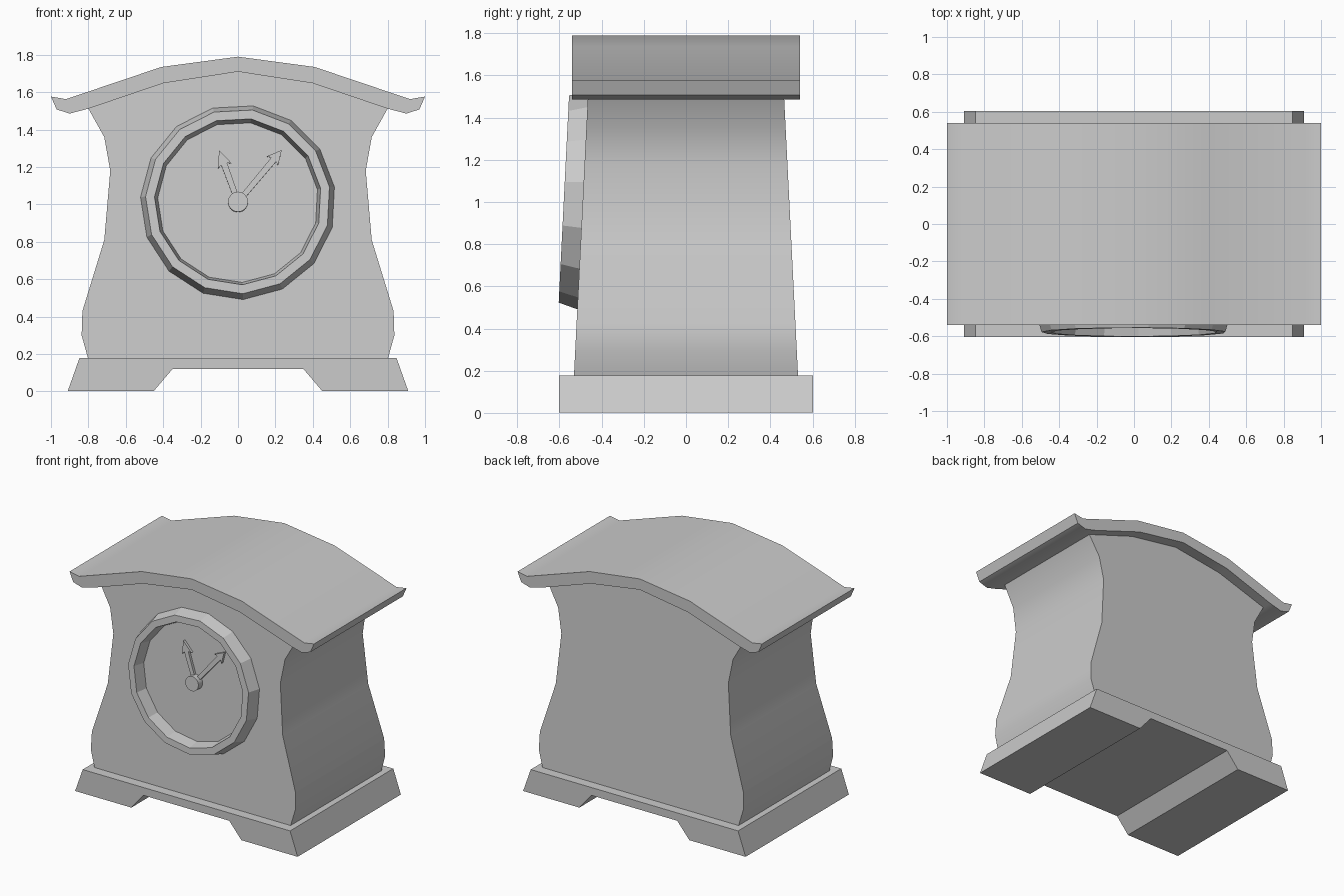
import bpy, bmesh, math
from mathutils import Matrix

if "Cube" in bpy.data.objects:
    bpy.data.objects.remove(bpy.data.objects["Cube"])

SLOPE = 0.05  # front and back walls lean inward going up
TILT = math.pi / 2 - math.atan(SLOPE)
FACE = Matrix.Translation((0, -0.489, 1.012)) @ Matrix.Rotation(TILT, 4, 'X')


def finish(bm, name, smooth=None, matrix=None):
    bmesh.ops.recalc_face_normals(bm, faces=bm.faces)
    me = bpy.data.meshes.new(name)
    bm.to_mesh(me)
    bm.free()
    ob = bpy.data.objects.new(name, me)
    bpy.context.collection.objects.link(ob)
    if matrix:
        ob.matrix_world = matrix
    if smooth:
        bpy.ops.object.select_all(action='DESELECT')
        ob.select_set(True)
        bpy.context.view_layer.objects.active = ob
        bpy.ops.object.shade_smooth_by_angle(angle=math.radians(smooth))
    return ob


def bridge(bm, rings, closed=False):
    n = len(rings[0])
    pairs = list(zip(rings, rings[1:] + rings[:1])) if closed else list(zip(rings, rings[1:]))
    for a, b in pairs:
        for i in range(n):
            j = (i + 1) % n
            bm.faces.new((a[i], a[j], b[j], b[i]))


def prism(name, pts, lo, hi, smooth=None, matrix=None):
    """Extrude an outline between two placements of its points."""
    bm = bmesh.new()
    rings = [[bm.verts.new(f(a, b)) for a, b in pts] for f in (lo, hi)]
    bridge(bm, rings)
    for r in rings:
        bm.faces.new(r)
    return finish(bm, name, smooth, matrix)


def slab(name, pts, depth, smooth=None):
    return prism(name, pts, lambda x, z: (x, -depth(z), z),
                 lambda x, z: (x, depth(z), z), smooth)


def mirrored(right):
    """Complete a right-half outline; points on the axis are kept once."""
    return right + [(-x, z) for x, z in reversed(right) if x > 0]


# Base with a splayed gap between the two feet
slab("base", mirrored([(0.35, 0.12), (0.45, 0.003), (0.91, 0.003), (0.848, 0.178)]),
     lambda z: 0.603)

# Waisted body with leaning front and back
slab("body", mirrored([(0.80, 0.17), (0.836, 0.30), (0.832, 0.43), (0.715, 0.81),
                       (0.683, 1.18), (0.715, 1.36), (0.81, 1.53), (0.40, 1.66), (0, 1.72)]),
     lambda z: 0.54 - SLOPE * z, 40)

# Arched roof with upturned eaves
slab("roof", mirrored([(0, 1.71), (0.40, 1.648), (0.80, 1.512), (0.90, 1.486), (0.97, 1.508),
                       (1.0, 1.577), (0.92, 1.563), (0.41, 1.735), (0, 1.79)]),
     lambda z: 0.54, 35)

# Dial ring, fifteen sided
bm = bmesh.new()
rings = []
for r, h in [(0.525, -0.01), (0.495, 0.09), (0.447, 0.09), (0.428, -0.01)]:
    rings.append([bm.verts.new((r * math.cos(t), r * math.sin(t), h))
                  for t in (math.radians(-87 + 24 * i) for i in range(15))])
bridge(bm, rings, closed=True)
finish(bm, "dial_ring", matrix=FACE)

# Clock hands with arrow tips
for name, length, head, angle in [("minute_hand", 0.363, 0.285, -40), ("hour_hand", 0.295, 0.205, 20)]:
    outline = mirrored([(0.014, 0.0), (0.017, head + 0.012), (0.040, head), (0, length)])
    prism(name, outline, lambda x, y: (x, y, -0.005), lambda x, y: (x, y, 0.02),
          matrix=FACE @ Matrix.Rotation(math.radians(angle), 4, 'Z'))

# Hub at the centre of the dial
bm = bmesh.new()
bmesh.ops.create_cone(bm, cap_ends=True, segments=16, radius1=0.054, radius2=0.054, depth=0.06,
                      matrix=Matrix.Translation((0, 0, 0.02)))
finish(bm, "hub", 40, FACE)
